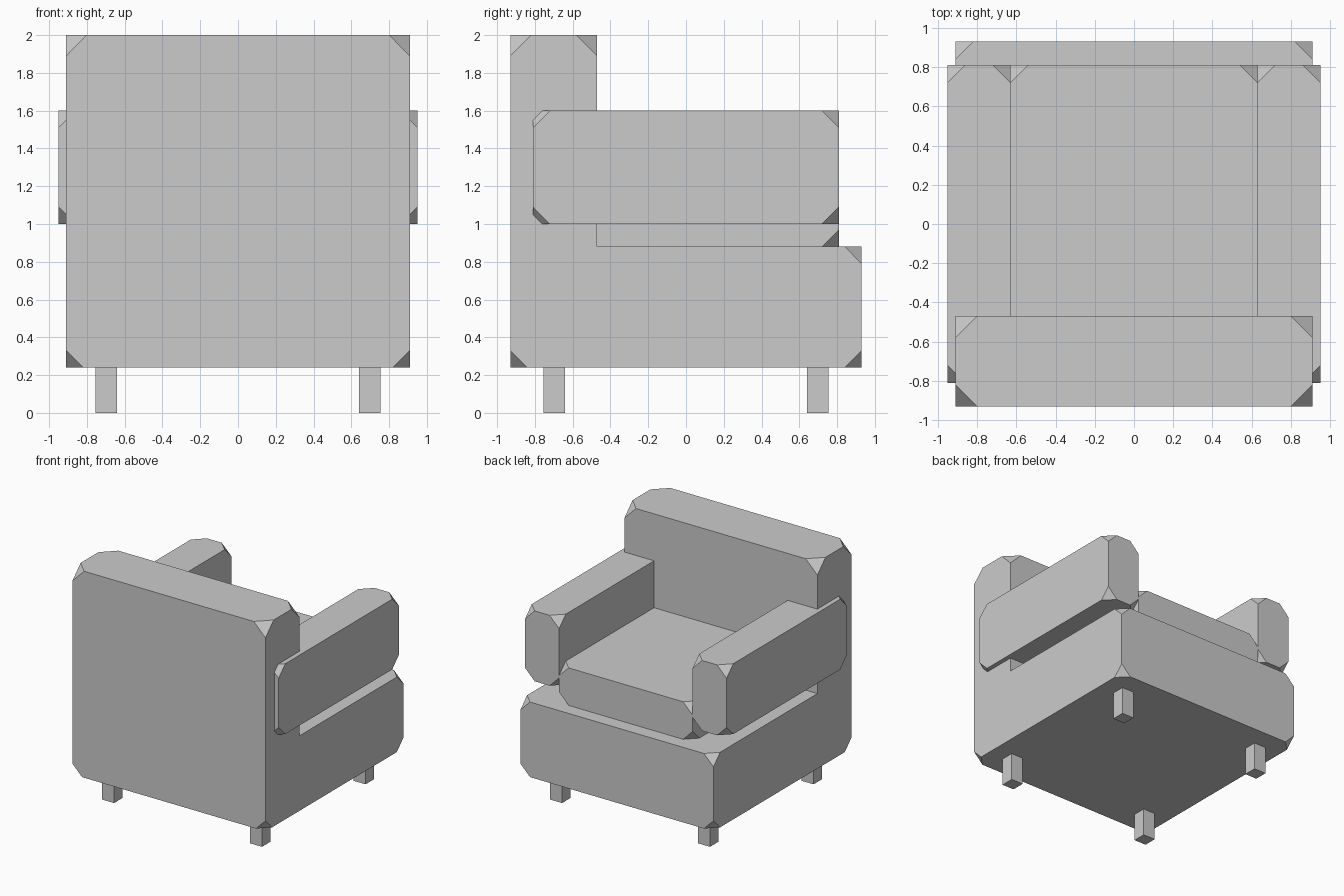
import bpy, bmesh

if "Cube" in bpy.data.objects:
    bpy.data.objects.remove(bpy.data.objects["Cube"])

CUT = 0.09        # corner cut of most parts
BACK_CUT = 0.11   # corner cut on top of the backrest


def finish(bm, name):
    bmesh.ops.recalc_face_normals(bm, faces=bm.faces)
    mesh = bpy.data.meshes.new(name)
    bm.to_mesh(mesh)
    bm.free()
    obj = bpy.data.objects.new(name, mesh)
    bpy.context.collection.objects.link(obj)
    return obj


def cut_corners(bm, verts, size):
    bmesh.ops.bevel(bm, geom=verts, offset=size, offset_type='OFFSET',
                    segments=1, profile=0.5, affect='VERTICES')


def block(name, lo, hi, cut=0.0):
    """Box between two corners, with its eight corners sliced off."""
    bm = bmesh.new()
    bmesh.ops.create_cube(bm, size=1)
    for v in bm.verts:
        v.co = [(a + b) / 2 + c * (b - a) for a, b, c in zip(lo, hi, v.co)]
    if cut:
        cut_corners(bm, bm.verts[:], cut)
    return finish(bm, name)


# Body: L-shaped side profile (y, z) extruded across x
profile = [(-0.93, 0.24), (0.93, 0.24), (0.93, 0.88),
           (-0.47, 0.88), (-0.47, 2.0), (-0.93, 2.0)]
bm = bmesh.new()
side = bm.faces.new([bm.verts.new((-0.91, y, z)) for y, z in profile])
ext = bmesh.ops.extrude_face_region(bm, geom=[side], use_keep_orig=True)
bmesh.ops.translate(bm, vec=(1.82, 0, 0),
                    verts=[g for g in ext["geom"] if isinstance(g, bmesh.types.BMVert)])
cut_corners(bm, [v for v in bm.verts if v.co.z > 1.9], BACK_CUT)
cut_corners(bm, [v for v in bm.verts
                 if v.co.z < 0.3 or (v.co.y > 0.9 and v.co.z < 0.9)], CUT)
finish(bm, "base_and_backrest")

# Seat cushion, tucked into the backrest
block("seat_cushion", (-0.63, -0.81, 0.88), (0.63, 0.81, 1.20), CUT)

# Armrests and legs on both sides
for s, label in ((-1, "left"), (1, "right")):
    x0, x1 = sorted((s * 0.63, s * 0.95))
    block(label + "_armrest", (x0, -0.81, 1.0), (x1, 0.81, 1.6), CUT)
    x0, x1 = sorted((s * 0.64, s * 0.755))
    for t, end in ((-1, "front"), (1, "back")):
        y0, y1 = sorted((t * 0.64, t * 0.755))
        block(f"{end}_{label}_leg", (x0, y0, 0), (x1, y1, 0.24))
